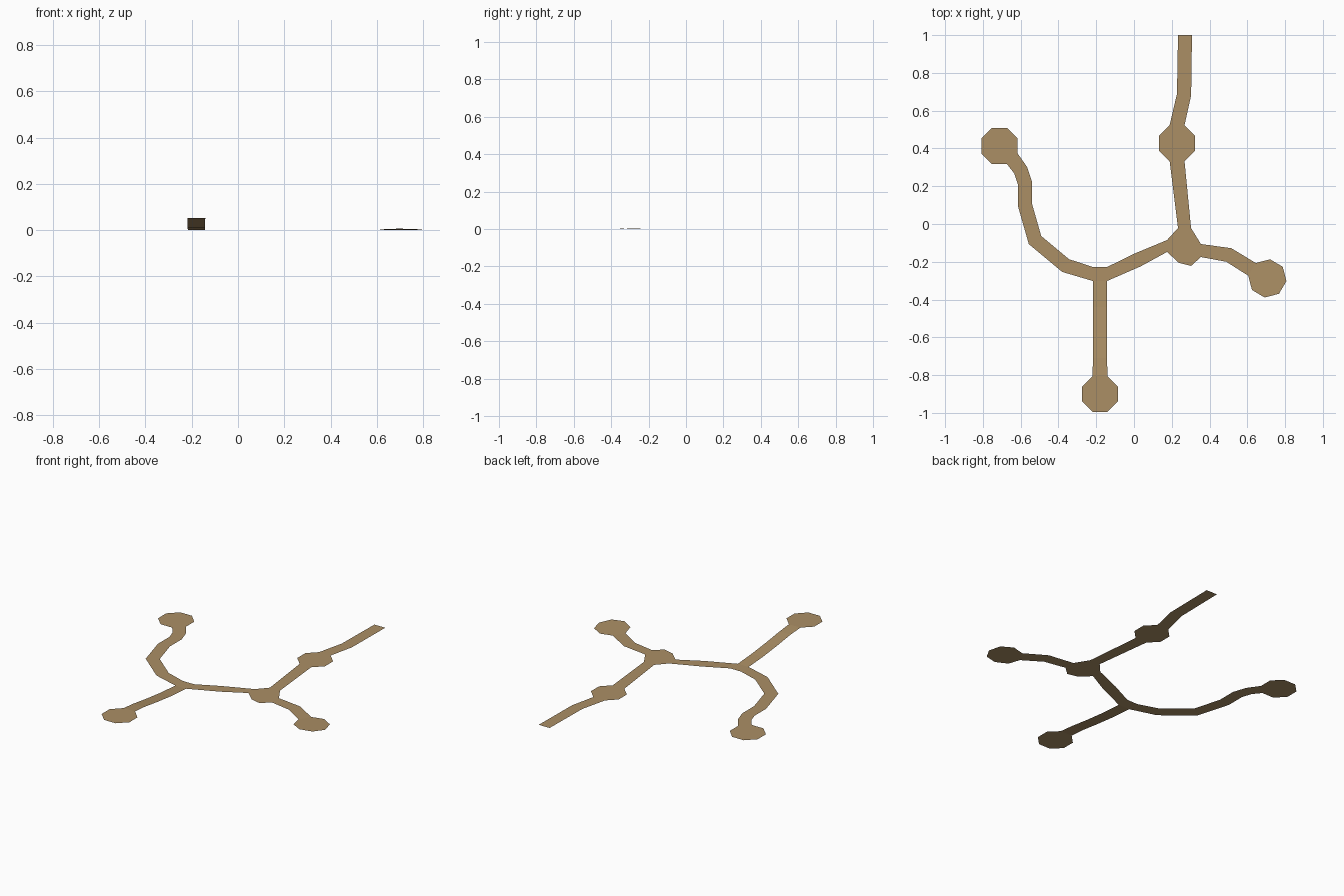
import bpy, math
from mathutils import Vector

if "Cube" in bpy.data.objects:
    bpy.data.objects.remove(bpy.data.objects["Cube"])

path_mat = bpy.data.materials.new("packed earth")
path_mat.diffuse_color = (0.41, 0.275, 0.13, 1)
path_mat.use_nodes = True
path_mat.node_tree.nodes["Principled BSDF"].inputs["Base Color"].default_value = path_mat.diffuse_color

RAMP = [(-0.8, 0.052), (-0.71, 0.044), (-0.58, 0.026), (-0.44, 0.010), (-0.3, 0.0)]


def height(y):
    """Gentle rise towards the south end."""
    if y <= RAMP[0][0]:
        return RAMP[0][1]
    for (y0, z0), (y1, z1) in zip(RAMP, RAMP[1:]):
        if y <= y1:
            return z0 + (z1 - z0) * (y - y0) / (y1 - y0)
    return 0.0


def make(name, points, faces):
    mesh = bpy.data.meshes.new(name)
    mesh.from_pydata([(p[0], p[1], height(p[1])) for p in points], [], faces)
    mesh.materials.append(path_mat)
    obj = bpy.data.objects.new(name, mesh)
    bpy.context.collection.objects.link(obj)


def octagon(x, y, r, turn=0):
    """Counter-clockwise corners; turn is the angle of the first corner."""
    return [Vector((x + r * math.cos(math.radians(turn + 45 * k)),
                    y + r * math.sin(math.radians(turn + 45 * k)))) for k in range(8)]


def pad(name, corners):
    make(name, corners, [list(range(len(corners)))])


def leave(c, k):
    """Left and right point when walking out over side k."""
    return c[(k + 1) % len(c)], c[k]


def enter(c, k):
    return c[k], c[(k + 1) % len(c)]


def ribbon(name, start, middle, end, width=0.075):
    """Flat strip from one edge to another with mitred bends."""
    line = [(start[0] + start[1]) / 2] + [Vector(m) for m in middle] + [(end[0] + end[1]) / 2]
    rows = [start]
    for a, b, c in zip(line, line[1:], line[2:]):
        d0, d1 = (b - a).normalized(), (c - b).normalized()
        t = (d0 + d1).normalized()
        off = Vector((-t.y, t.x)) * (width / 2 / t.dot(d0))
        rows.append((b + off, b - off))
    rows.append(end)
    pts = [p for row in rows for p in row]
    make(name, pts, [(2 * i, 2 * i + 1, 2 * i + 3, 2 * i + 2) for i in range(len(rows) - 1)])


# Clearings and junctions
north = octagon(0.228, 0.428, 0.103, 22.5)
west = octagon(-0.712, 0.413, 0.104, 22.5)
east = octagon(0.706, -0.288, 0.102, -8)
south = octagon(-0.18, -0.9, 0.103, 22.5)
hub = [Vector(p) for p in ((0.354, -0.106), (0.302, -0.021), (0.233, -0.021), (0.175, -0.085),
                           (0.175, -0.148), (0.238, -0.206), (0.302, -0.222), (0.354, -0.175))]
fork = [Vector(p) for p in ((-0.143, -0.302), (-0.143, -0.228), (-0.217, -0.228), (-0.217, -0.302))]
for name, shape in (("north_clearing", north), ("west_clearing", west), ("east_clearing", east),
                    ("south_clearing", south), ("hub_clearing", hub), ("fork_junction", fork)):
    pad(name, shape)

# Connecting paths
ribbon("north_path", leave(north, 1), [(0.265, 0.685)],
       (Vector((0.233, 1.0)), Vector((0.307, 1.0))))
ribbon("middle_path", leave(hub, 1), [], enter(north, 5))
ribbon("east_path", leave(hub, 7), [(0.502, -0.164)], enter(east, 3))
ribbon("link_path", leave(fork, 0), [(0.02, -0.19)], enter(hub, 3))
ribbon("west_path", leave(fork, 2),
       [(-0.362, -0.22), (-0.524, -0.085), (-0.577, 0.1), (-0.577, 0.215), (-0.6, 0.285)],
       enter(west, 6))
ribbon("south_path", leave(fork, 3), [(-0.18, -0.44), (-0.18, -0.58), (-0.18, -0.71)],
       enter(south, 1))
